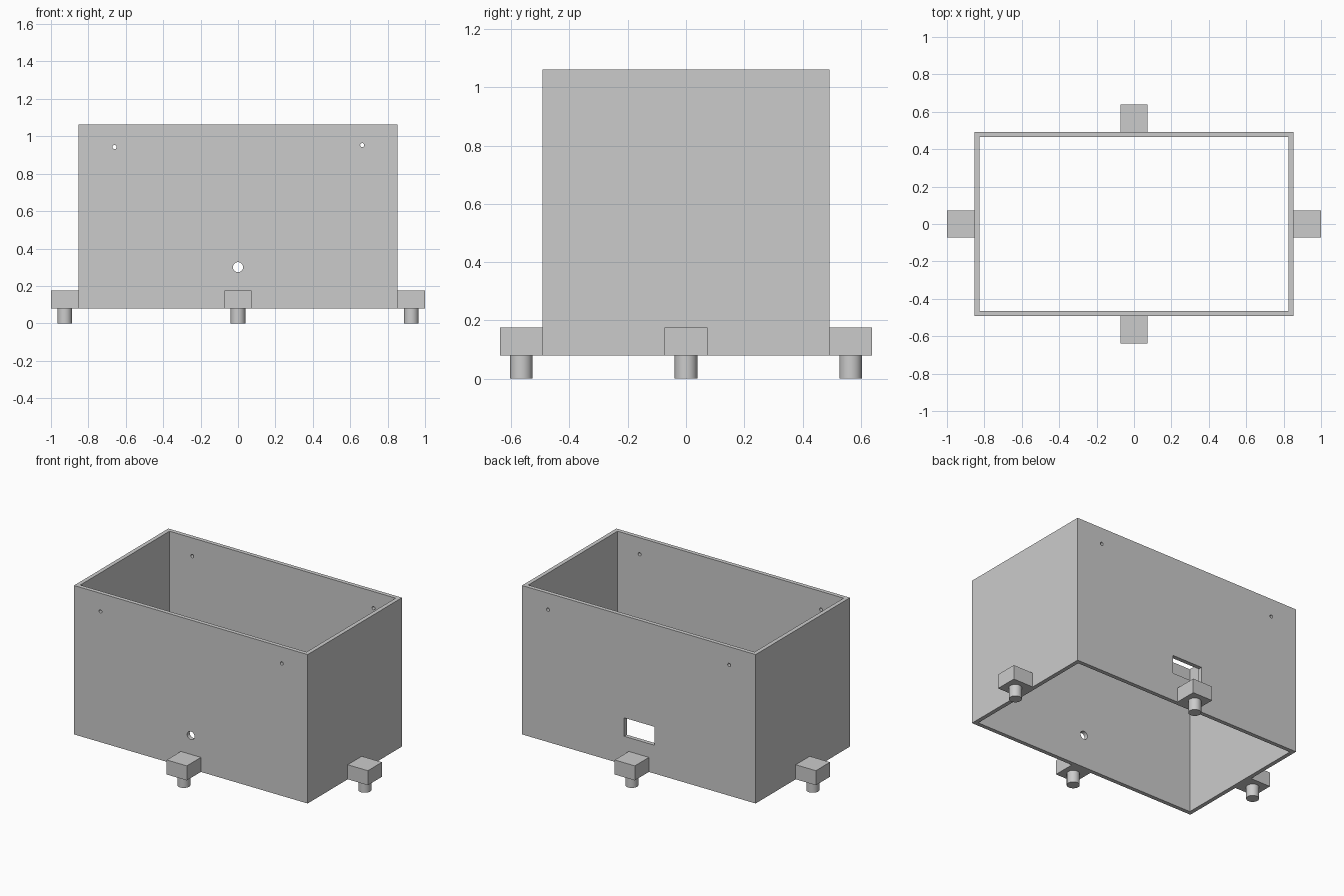
import bpy
import math

if "Cube" in bpy.data.objects:
    bpy.data.objects.remove(bpy.data.objects["Cube"], do_unlink=True)

GREY = (0.6, 0.6, 0.6, 1.0)
grey = bpy.data.materials.new("plain grey")
grey.use_nodes = True
grey.diffuse_color = GREY
grey.node_tree.nodes["Principled BSDF"].inputs["Base Color"].default_value = GREY

HX, HY = 0.853, 0.492        # half size of the box
Z0, Z1 = 0.079, 1.062        # bottom and top of the box
WALL = 0.027
PAD, PAD_TOP = 0.147, 0.175  # foot block width and top height
PEG_R = 0.039


def finish(name):
    ob = bpy.context.object
    ob.name = name
    ob.data.materials.clear()
    ob.data.materials.append(grey)
    return ob


def block(name, centre, size):
    bpy.ops.mesh.primitive_cube_add(size=1, location=centre)
    ob = finish(name)
    ob.scale = size
    bpy.ops.object.transform_apply(location=False, rotation=False, scale=True)
    return ob


def rod(name, centre, radius, length, sides=32, along_y=False):
    bpy.ops.mesh.primitive_cylinder_add(
        vertices=sides, radius=radius, depth=length, location=centre,
        rotation=(math.pi / 2 if along_y else 0, 0, 0))
    return finish(name)


def cut(target, cutter):
    mod = target.modifiers.new("cut", "BOOLEAN")
    mod.operation = "DIFFERENCE"
    mod.solver = "EXACT"
    mod.object = cutter
    bpy.ops.object.select_all(action="DESELECT")
    target.select_set(True)
    bpy.context.view_layer.objects.active = target
    bpy.ops.object.modifier_apply(modifier=mod.name)
    bpy.data.objects.remove(cutter, do_unlink=True)


# Box walls, open at top and bottom
mid = (Z0 + Z1) / 2
box = block("box_walls", (0, 0, mid), (2 * HX, 2 * HY, Z1 - Z0))
cut(box, block("inside_cutter", (0, 0, mid),
               (2 * (HX - WALL), 2 * (HY - WALL), 2)))

# Small hanging holes through front and back
for x, z in ((-0.66, 0.942), (0.664, 0.953)):
    cut(box, rod("small_hole_cutter", (x, 0, z), 0.011, 2, 16, True))

# Round hole in the front, rectangular window in the back
cut(box, rod("front_hole_cutter", (0, -HY, 0.3), 0.027, 0.2, 32, True))
cut(box, block("window_cutter", (-0.004, HY, 0.327), (0.222, 0.2, 0.122)))

# Foot blocks with round pegs, one at the middle of each side
for side, dx, dy in (("front", 0, -1), ("back", 0, 1),
                     ("left", 1, 0), ("right", -1, 0)):
    x, y = dx * (HX + PAD / 2), dy * (HY + PAD / 2)
    block(side + "_foot_block", (x, y, (Z0 + PAD_TOP) / 2),
          (PAD, PAD, PAD_TOP - Z0))
    rod(side + "_foot_peg", (x, y, Z0 / 2), PEG_R, Z0)
    bpy.ops.object.shade_smooth_by_angle(angle=math.radians(30))
